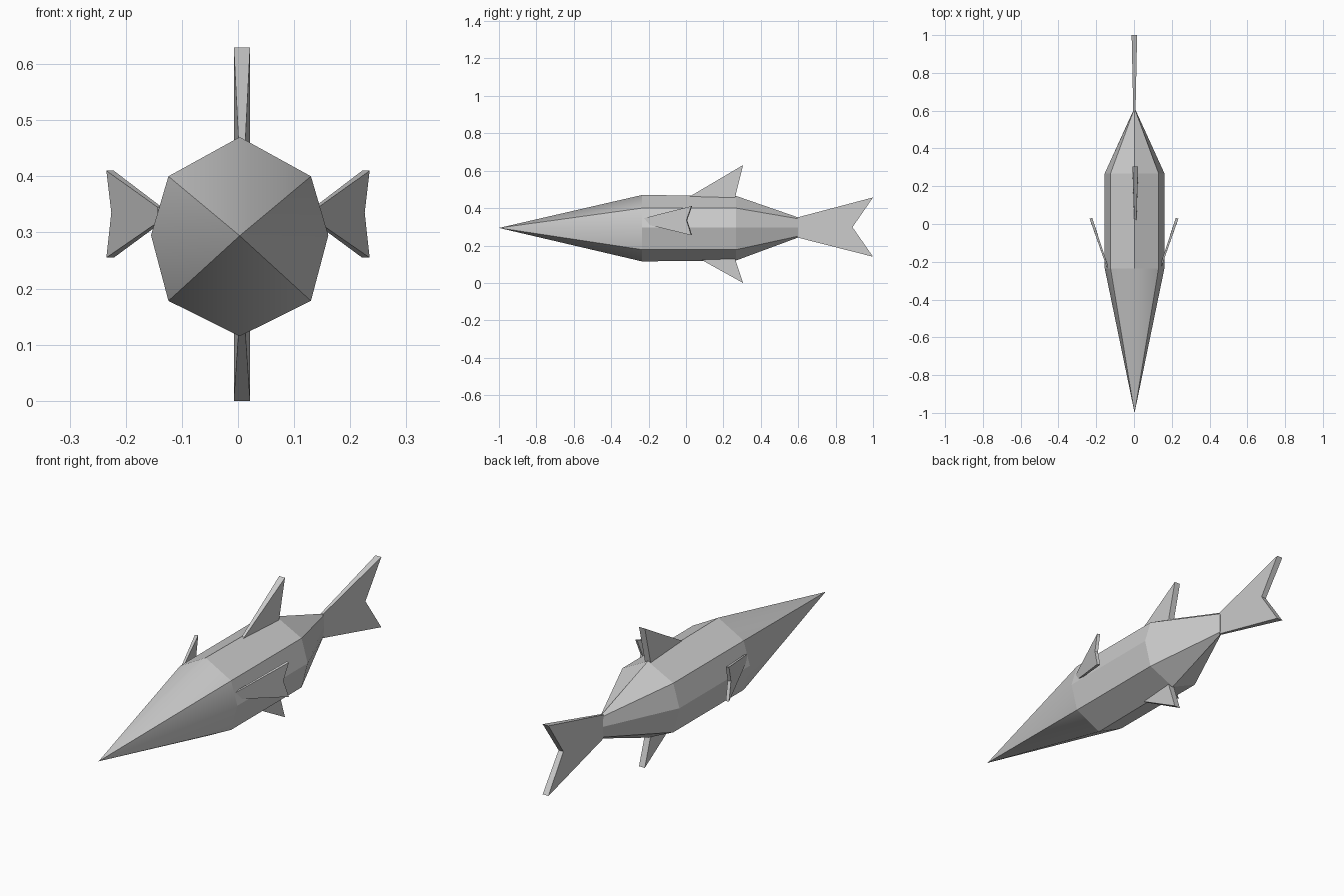
import bpy, bmesh, math
from mathutils import Vector

cube = bpy.data.objects.get("Cube")
if cube:
    bpy.data.objects.remove(cube, do_unlink=True)

grey = bpy.data.materials.new("plain grey")
grey.use_nodes = True
grey.diffuse_color = (0.6, 0.6, 0.6, 1)
grey.node_tree.nodes["Principled BSDF"].inputs["Base Color"].default_value = (0.6, 0.6, 0.6, 1)


def finish(bm, name):
    """Turn a bmesh into a named, coloured object."""
    bmesh.ops.recalc_face_normals(bm, faces=bm.faces[:])
    mesh = bpy.data.meshes.new(name)
    bm.to_mesh(mesh)
    bm.free()
    mesh.materials.append(grey)
    obj = bpy.data.objects.new(name, mesh)
    bpy.context.collection.objects.link(obj)
    return obj


def fin(name, outline, place):
    """Tapered plate: outline holds (y, z, half thickness); place maps (offset, y, z) to a point."""
    bm = bmesh.new()
    sides = [[bm.verts.new(place(s * h, y, z)) for y, z, h in outline] for s in (-1, 1)]
    for side in sides:
        bm.faces.new(side)
    n = len(outline)
    for i in range(n):
        j = (i + 1) % n
        bm.faces.new((sides[0][i], sides[0][j], sides[1][j], sides[1][i]))
    return finish(bm, name)


# Body: eight-sided rings from the mid section to the thin tail root, plus a pointed nose
CX = 0.003
front_ring = [(0, .47), (.127, .40), (.158, .295), (.127, .178),
              (0, .115), (-.127, .178), (-.158, .295), (-.127, .40)]
rear_ring = [(x, .465 if z == .47 else .12 if z == .115 else z) for x, z in front_ring]
root_ring = [(0, .35), (.005, .343), (.007, .297), (.005, .25),
             (0, .243), (-.005, .25), (-.007, .297), (-.005, .343)]

bm = bmesh.new()
rings = [[bm.verts.new((x + CX, y, z)) for x, z in ring]
         for y, ring in ((-.235, front_ring), (.268, rear_ring), (.60, root_ring))]
for a, b in zip(rings, rings[1:]):
    for i in range(8):
        j = (i + 1) % 8
        bm.faces.new((a[i], a[j], b[j], b[i]))
bm.faces.new(rings[-1])
tip = bm.verts.new((CX, -1.0, .294))
for i in range(8):
    face = bm.faces.new((rings[0][i], rings[0][(i + 1) % 8], tip))
    face.smooth = True
# Nose is smooth between four sharp corner edges
for i in (1, 3, 5, 7):
    bm.edges.get((rings[0][i], tip)).smooth = False
finish(bm, "body")

# Upright fins, in the middle plane
def upright(cx):
    return lambda o, y, z: Vector((cx + o, y, z))

T = .0145
fin("top_fin", [(.02, .462, .006), (.305, .63, T), (.262, .455, T)], upright(.007))
fin("bottom_fin", [(.08, .125, .006), (.305, 0, T), (.262, .13, T)], upright(.007))
fin("tail_fin", [(.595, .35, .006), (1.0, .457, T), (.89, .298, .012),
                 (1.0, .14, T), (.595, .243, .006)], upright(.002))

# Side fins, swept outward
side_outline = [(-.23, .345, .004), (.03, .41, .007), (.004, .335, .007),
                (.03, .255, .007), (-.23, .318, .004)]
for name, s in (("left_side_fin", 1), ("right_side_fin", -1)):
    def swept(o, y, z, s=s):
        x = .228 + .34 * (y - .03)
        return Vector((s * (x + .95 * o), y - .32 * o, z))
    fin(name, side_outline, swept)
